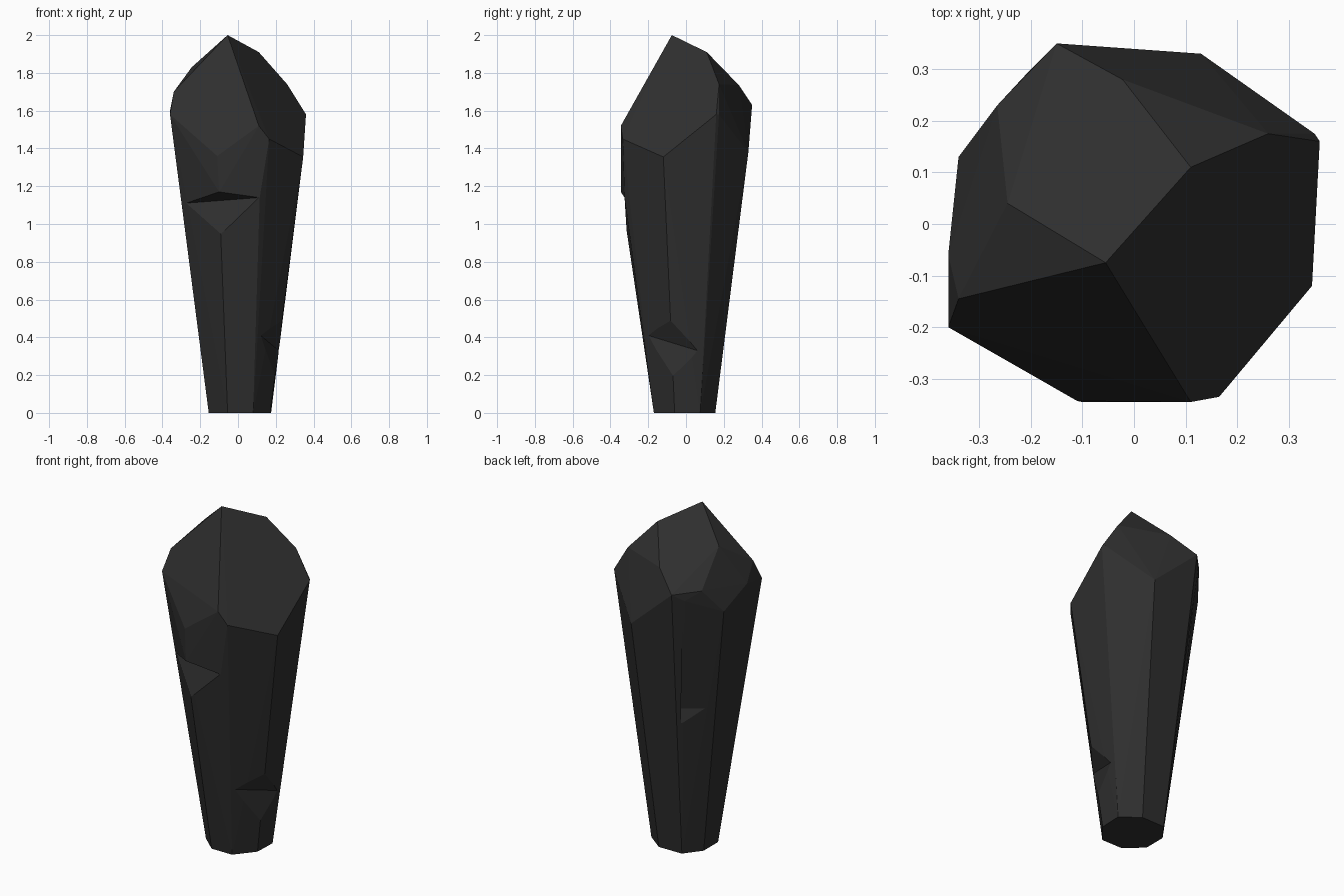
import bpy
import bmesh
from mathutils import Vector

default_cube = bpy.data.objects.get("Cube")
if default_cube:
    bpy.data.objects.remove(default_cube, do_unlink=True)


def make_material(name, colour):
    material = bpy.data.materials.new(name)
    material.use_nodes = True
    material.diffuse_color = colour
    shader = material.node_tree.nodes["Principled BSDF"]
    shader.inputs["Base Color"].default_value = colour
    shader.inputs["Roughness"].default_value = 0.8
    return material


def make_hull(name, points, material):
    """Convex faceted solid wrapped around a few corner points."""
    mesh = bpy.data.meshes.new(name)
    bm = bmesh.new()
    for point in points:
        bm.verts.new(point)
    result = bmesh.ops.convex_hull(bm, input=bm.verts[:])
    unused = {item for item in result["geom_interior"] + result["geom_unused"]
              if isinstance(item, bmesh.types.BMVert)}
    bmesh.ops.delete(bm, geom=list(unused), context="VERTS")
    bmesh.ops.recalc_face_normals(bm, faces=bm.faces[:])
    bm.to_mesh(mesh)
    bm.free()
    mesh.materials.append(material)
    stone = bpy.data.objects.new(name, mesh)
    bpy.context.scene.collection.objects.link(stone)
    return stone


def chip(stone, left, right, upper, lower, material):
    """Cut a wedge whose inner crease runs from left to right across a ridge."""
    corners = [Vector(corner) for corner in (left, right, upper, lower)]
    middle = (corners[0] + corners[1]) / 2
    # Enlarging about the crease keeps the two cut planes in place
    grown = [middle + (corner - middle) * 1.25 for corner in corners]
    cutter = make_hull("chip_cutter", grown, material)
    cutter.hide_render = True
    cut = stone.modifiers.new("chip", "BOOLEAN")
    cut.operation = "DIFFERENCE"
    cut.solver = "EXACT"
    cut.object = cutter
    graph = bpy.context.evaluated_depsgraph_get()
    graph.update()
    carved = bpy.data.meshes.new_from_object(stone.evaluated_get(graph))
    stone.modifiers.clear()
    stone.data = carved
    bpy.data.objects.remove(cutter, do_unlink=True)


dark_stone = make_material("charcoal_stone", (0.028, 0.028, 0.028, 1))

# Eight-sided foot of the tapered column
foot = [(x, y, 0) for x, y in (
    (.08, -.17), (.17, -.06), (.175, .075), (.07, .155),
    (-.08, .153), (-.155, .055), (-.155, -.08), (-.055, -.17))]

# Corners where the column meets the cut crown
shoulder = [
    (.345, -.12, 1.355), (.165, -.335, 1.45), (.11, -.345, 1.52),
    (.115, -.325, 1.14), (-.1, -.345, 1.17), (-.11, -.343, 1.36),
    (-.36, -.2, 1.58), (-.36, -.06, 1.6), (-.34, .13, 1.5),
    (-.265, .23, 1.64), (-.2, .3, 1.59), (-.15, .35, 1.63),
    (.13, .33, 1.38), (.36, .16, 1.58), (.35, .175, 1.58)]

# Off-centre peak and the upper facet corners
peak = [
    (-.055, -.075, 2), (.11, .11, 1.91), (.26, .175, 1.74),
    (-.022, .28, 1.735), (-.245, .04, 1.83), (-.34, -.145, 1.7)]

crystal = make_hull("crystal", foot + shoulder + peak, dark_stone)

# Chips broken out of the front, right and back ridges
chip(crystal, (-.28, -.185, 1.11), (.11, -.325, 1.14),
     (-.1, -.345, 1.17), (-.09, -.312, .95), dark_stone)
chip(crystal, (.12, -.2, .41), (.215, .06, .33),
     (.235, -.08, .49), (.195, -.068, .2), dark_stone)
chip(crystal, (-.072, .253, .9), (-.214, .158, .9),
     (-.185, .278, 1.37), (-.142, .228, .83), dark_stone)

# Merge nearly coplanar triangles into clean flat facets
bm = bmesh.new()
bm.from_mesh(crystal.data)
bmesh.ops.remove_doubles(bm, verts=bm.verts[:], dist=0.0005)
bmesh.ops.dissolve_limit(bm, angle_limit=0.03, verts=bm.verts[:], edges=bm.edges[:])
for face in bm.faces:
    face.smooth = False
bm.to_mesh(crystal.data)
bm.free()
